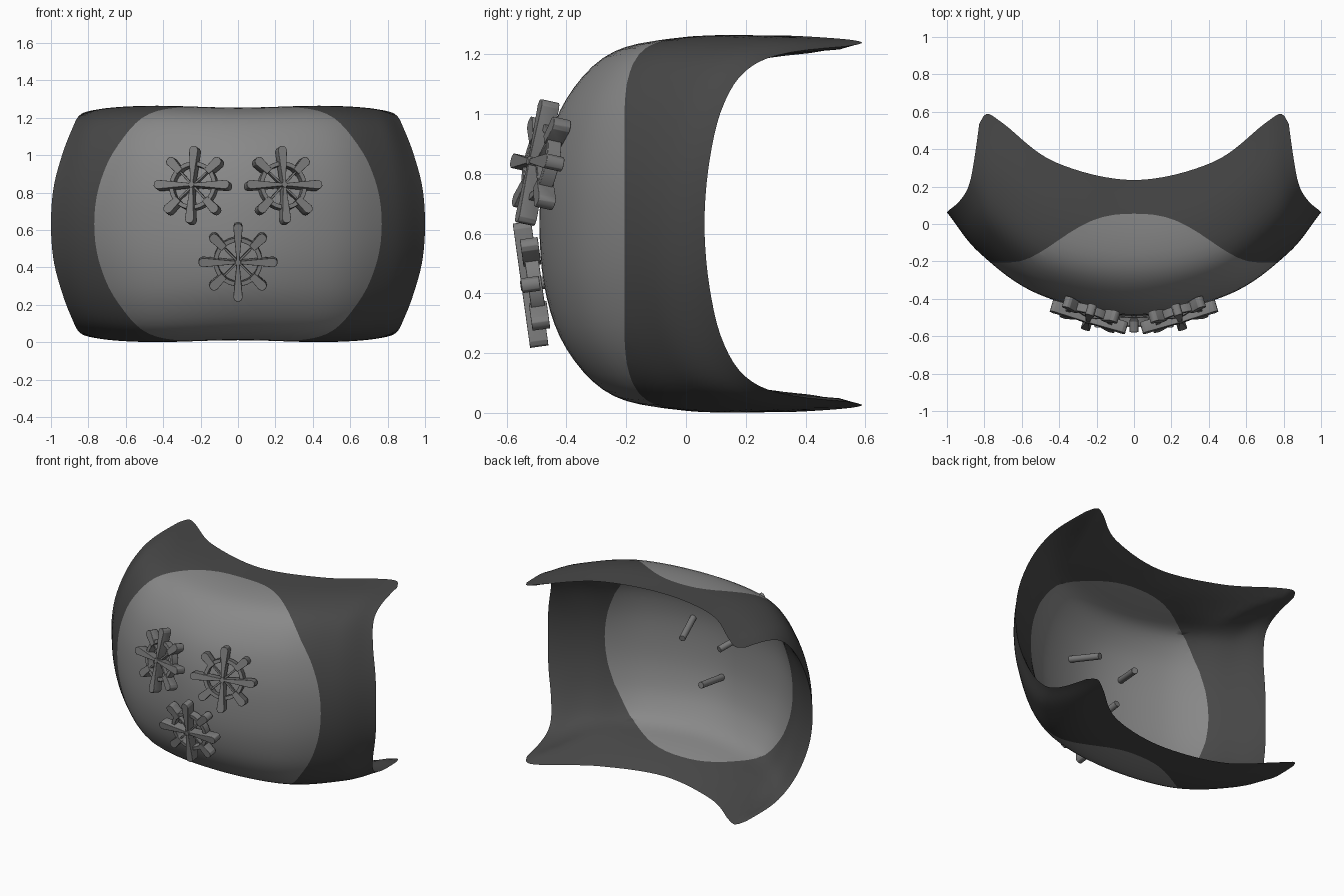
import bpy, bmesh, math
from mathutils import Vector, Matrix, kdtree

if "Cube" in bpy.data.objects:
    bpy.data.objects.remove(bpy.data.objects["Cube"])


def material(name, value):
    m = bpy.data.materials.new(name)
    m.use_nodes = True
    m.diffuse_color = (value, value, value, 1)
    m.node_tree.nodes["Principled BSDF"].inputs["Base Color"].default_value = (value, value, value, 1)
    return m


light = material("light grey", 0.25)
dark = material("dark grey", 0.065)
metal = material("metal grey", 0.2)
MID = 0.6325


def finish(name, bm, mats, angle):
    mesh = bpy.data.meshes.new(name)
    bm.to_mesh(mesh)
    bm.free()
    obj = bpy.data.objects.new(name, mesh)
    bpy.context.collection.objects.link(obj)
    for m in mats:
        mesh.materials.append(m)
    bpy.ops.object.select_all(action="DESELECT")
    obj.select_set(True)
    bpy.context.view_layer.objects.active = obj
    bpy.ops.object.shade_smooth_by_angle(angle=math.radians(angle))
    return obj


def spline(pts, u):
    """Point on a smooth curve through pts, u from 0 to 1."""
    pts = [2 * pts[0] - pts[1]] + pts + [2 * pts[-1] - pts[-2]]
    f = u * (len(pts) - 3)
    i = min(int(f), len(pts) - 4)
    f -= i
    a, b, c, d = pts[i:i + 4]
    return b + 0.5 * f * (c - a + f * (2 * a - 5 * b + 4 * c - d + f * (3 * (b - c) + d - a)))


# Shell: upper half ribs (x, y, height above the middle), from centre to side
ribs = [
    [(0, -.49, 0), (0, -.472, .22), (0, -.405, .41), (0, -.27, .56), (0, -.08, .615), (0, .235, .622)],
    [(.5, -.38, 0), (.497, -.363, .22), (.485, -.30, .42), (.46, -.175, .572), (.44, .04, .627), (.42, .33, .63)],
    [(.82, -.16, 0), (.81, -.142, .21), (.785, -.078, .41), (.75, .03, .55), (.72, .24, .612), (.69, .53, .618)],
    [(1, .062, 0), (.985, .077, .2), (.935, .12, .385), (.885, .2, .512), (.855, .34, .572), (.815, .625, .602)],
]
ribs = [[Vector((x, y, -z)) for x, y, z in r[:0:-1]] + [Vector(p) for p in r] for r in ribs]
ribs = [[Vector((-p.x, p.y, p.z)) for p in r] for r in ribs[:0:-1]] + ribs


def shell_point(s, t):
    t *= 1 - 0.06 * abs(s) ** 20          # rounds the four horn tips
    p = spline([spline(r, (t + 1) / 2) for r in ribs], (s + 1) / 2)
    return p + Vector((0, 0, MID))


def panel_side(p):
    """Negative inside the light front panel."""
    return p.y + 0.075 - 0.13 * math.cos(math.pi * min((abs(p.x) / 0.66) ** 1.3, 1))


NS, NT = 48, 44
bm = bmesh.new()
grid = [[bm.verts.new(shell_point(2 * i / NS - 1, 2 * j / NT - 1)) for j in range(NT + 1)] for i in range(NS + 1)]
for i in range(NS):
    for j in range(NT):
        bm.faces.new((grid[i][j], grid[i + 1][j], grid[i + 1][j + 1], grid[i][j + 1]))

# Cut the shell along the panel outline
cuts = []
for e in list(bm.edges):
    a, b = (panel_side(v.co) for v in e.verts)
    if a * b < 0:
        cuts.append(bmesh.utils.edge_split(e, e.verts[0], a / (a - b))[1])
bmesh.ops.connect_verts(bm, verts=cuts)
for f in bm.faces:
    f.material_index = int(panel_side(f.calc_center_median()) > 0)

# Thick in the middle, thinning to a sharp rim
rim = [v.co.copy() for v in bm.verts if v.is_boundary]
tree = kdtree.KDTree(len(rim))
for i, co in enumerate(rim):
    tree.insert(co, i)
tree.balance()
shell = finish("shell", bm, [light, dark], 50)
group = shell.vertex_groups.new(name="thickness")
for v in shell.data.vertices:
    reach = min(tree.find(v.co)[2] / 0.35, 1)
    group.add([v.index], math.sin(reach * math.pi / 2), "REPLACE")
mod = shell.modifiers.new("thickness", "SOLIDIFY")
mod.thickness = 0.09
mod.offset = -1
mod.use_rim = False
mod.vertex_group = group.name


# Ornaments: eight-spoked wheels, each with a pin through the shell
def bar(bm, turn, r0, r1, w0, w1, lo, hi):
    """Tapered radial bar with a rounded outer end."""
    outline = [(r0, -w0), (r1 - .02, -w1), (r1 - .005, -w1 * .7), (r1, -w1 * .3),
               (r1, w1 * .3), (r1 - .005, w1 * .7), (r1 - .02, w1), (r0, w0)]
    rot = Matrix.Rotation(turn, 3, "Z")
    low, high = ([bm.verts.new(rot @ Vector((x, y, z))) for x, y in outline] for z in (lo, hi))
    bm.faces.new(low[::-1])
    bm.faces.new(high)
    for k in range(len(outline)):
        n = (k + 1) % len(outline)
        bm.faces.new((low[k], low[n], high[n], high[k]))


def ring(bm, inner, outer, lo, hi, n=32):
    section = [(inner, lo), (outer, lo), (outer, hi), (inner, hi)]
    loops = [[bm.verts.new((r * math.cos(a), r * math.sin(a), z)) for r, z in section]
             for a in (2 * math.pi * k / n for k in range(n))]
    for k in range(n):
        p, q = loops[k], loops[(k + 1) % n]
        for m in range(4):
            o = (m + 1) % 4
            bm.faces.new((p[m], q[m], q[o], p[o]))


def rod(bm, radius, lo, hi):
    bmesh.ops.create_cone(bm, cap_ends=True, segments=14, radius1=radius, radius2=radius,
                          depth=hi - lo, matrix=Matrix.Translation((0, 0, (lo + hi) / 2)))


def wheel(name, centre, normal):
    bm = bmesh.new()
    for k in range(4):
        a = k * math.pi / 2
        bar(bm, a, 0, .21, .007, .025, -.028, .034)
        bar(bm, a + math.pi / 4, .105, .205, .019, .026, -.042, .018)
        bar(bm, a + math.pi / 4, 0, .11, .006, .006, -.02, .008)
    ring(bm, .107, .131, -.035, .012)
    rod(bm, .016, -.03, .037)
    rod(bm, .021, -.36, -.028)
    obj = finish(name, bm, [metal], 35)
    obj.matrix_world = Matrix.Translation(centre) @ Vector(normal).to_track_quat("Z", "Y").to_matrix().to_4x4()
    mod = obj.modifiers.new("soft edges", "BEVEL")
    mod.width = 0.004
    mod.segments = 2


for side, x in (("right", -.24), ("left", .24)):
    wheel(side + "_wheel", (x, -.495, .837), (x * 1.25, -1, .22))
wheel("lower_wheel", (0, -.517, .43), (0, -1, -.14))
